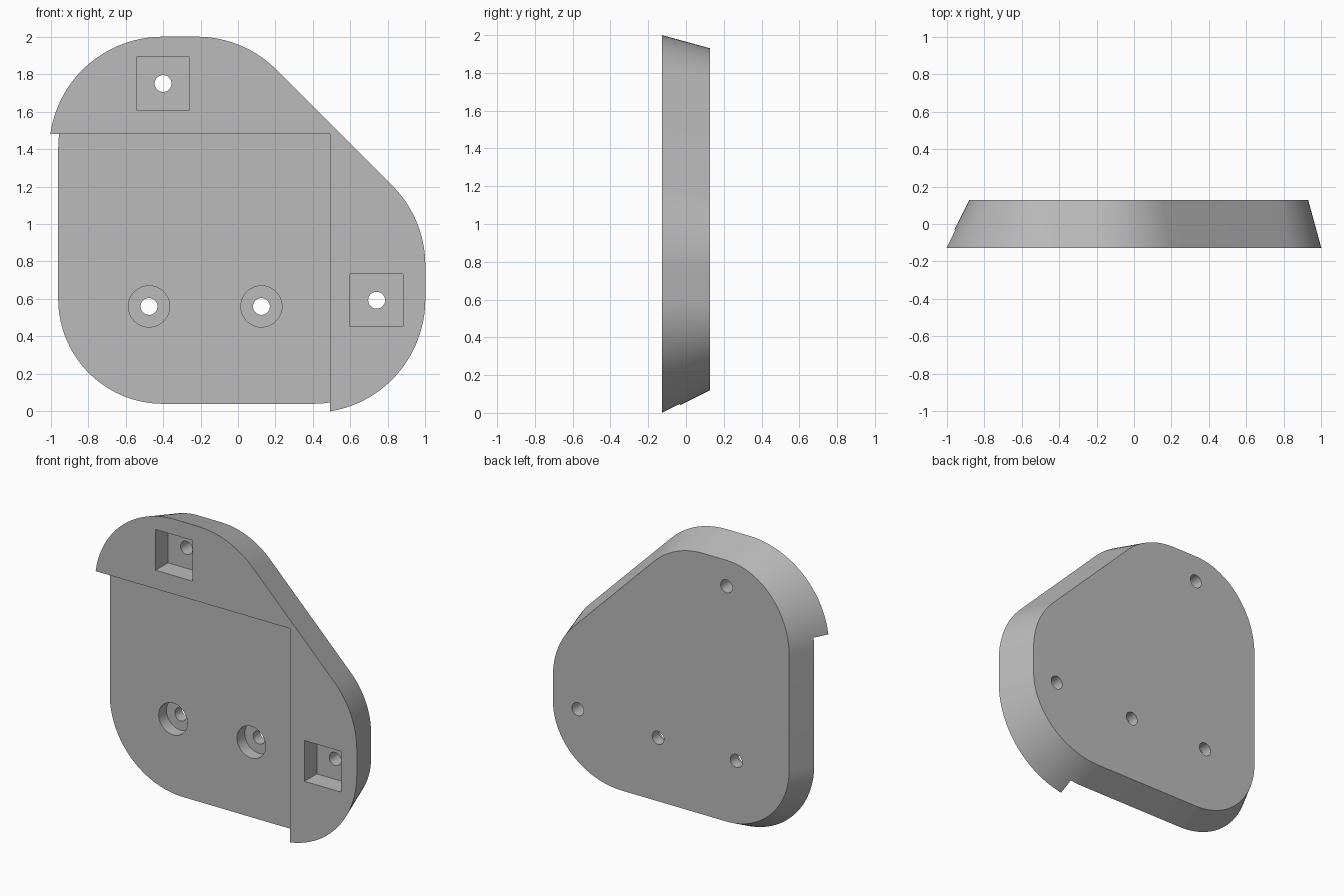
import bpy, bmesh, math

cube = bpy.data.objects.get("Cube")
if cube:
    bpy.data.objects.remove(cube, do_unlink=True)

FRONT, BACK = -0.128, 0.128
RECESS = 0.095      # depth of the stepped square region
POCKET = 0.135      # depth of the square pockets
BORE = 0.085        # depth of the round counterbores below the step

grey = bpy.data.materials.new("neutral grey")
grey.use_nodes = True
colour = (0.5, 0.5, 0.5, 1)
grey.diffuse_color = colour
grey.node_tree.nodes["Principled BSDF"].inputs["Base Color"].default_value = colour


def make_object(name, bm):
    bmesh.ops.recalc_face_normals(bm, faces=bm.faces)
    mesh = bpy.data.meshes.new(name)
    bm.to_mesh(mesh)
    bm.free()
    mesh.materials.append(grey)
    obj = bpy.data.objects.new(name, mesh)
    bpy.context.collection.objects.link(obj)
    return obj


def outline(near, far):
    """Rounded outline; near = reach to left and bottom, far = reach to right and top."""
    # centre x, centre z, start angle, end angle, reach in x, reach in z
    corners = [
        (0.4, 0.6, -90, 0, far, near),
        (0.4, 0.78, 0, 45, far, far),
        (-0.22, 1.4, 45, 90, far, far),
        (-0.4, 1.4, 90, 180, near, far),
        (-0.4, 0.6, 180, 270, near, near),
    ]
    points = []
    for cx, cz, start, end, rx, rz in corners:
        steps = (end - start) // 3
        for i in range(steps + 1):
            a = math.radians(start + (end - start) * i / steps)
            points.append((cx + rx * math.cos(a), cz + rz * math.sin(a)))
    return points


def box(x0, x1, y0, y1, z0, z1):
    bm = bmesh.new()
    bmesh.ops.create_cube(bm, size=1)
    for v in bm.verts:
        v.co.x = x1 if v.co.x > 0 else x0
        v.co.y = y1 if v.co.y > 0 else y0
        v.co.z = z1 if v.co.z > 0 else z0
    return make_object("box_cutter", bm)


def drill(x, z, radius, y0, y1):
    bm = bmesh.new()
    n = 48
    rings = [[bm.verts.new((x + radius * math.cos(math.tau * i / n), y,
                            z + radius * math.sin(math.tau * i / n)))
              for i in range(n)] for y in (y0, y1)]
    loft(bm, rings)
    return make_object("drill_cutter", bm)


def loft(bm, rings):
    a, b = rings
    n = len(a)
    for i in range(n):
        j = (i + 1) % n
        bm.faces.new((a[i], a[j], b[j], b[i]))
    bm.faces.new(a)
    bm.faces.new(b)


# Tapered plate, larger at the front
bm = bmesh.new()
loft(bm, [[bm.verts.new((x, y, z)) for x, z in outline(near, far)]
          for y, near, far in ((FRONT, 0.607, 0.6), (BACK, 0.48, 0.53))])
plate = make_object("mounting_plate", bm)

# Stepped square region, then pockets, counterbores and through holes
cutters = [box(-2, 0.49, -1, FRONT + RECESS, -1, 1.48)]
for x, z in ((-0.4, 1.75), (0.74, 0.593)):
    cutters.append(box(x - 0.141, x + 0.141, -1, FRONT + POCKET, z - 0.141, z + 0.141))
    cutters.append(drill(x, z, 0.045, -1, 1))
for x in (-0.475, 0.125):
    cutters.append(drill(x, 0.56, 0.11, -1, FRONT + RECESS + BORE))
    cutters.append(drill(x, 0.56, 0.045, -1, 1))

bpy.context.view_layer.objects.active = plate
for cutter in cutters:
    cutter.hide_render = True
    cut = plate.modifiers.new("cut", 'BOOLEAN')
    cut.operation = 'DIFFERENCE'
    cut.solver = 'EXACT'
    cut.object = cutter
    bpy.ops.object.modifier_apply(modifier=cut.name)
    bpy.data.objects.remove(cutter, do_unlink=True)

# Smooth rounded walls, sharp rims
for obj in bpy.context.selected_objects:
    obj.select_set(False)
plate.select_set(True)
bpy.ops.object.shade_smooth_by_angle(angle=math.radians(30))
